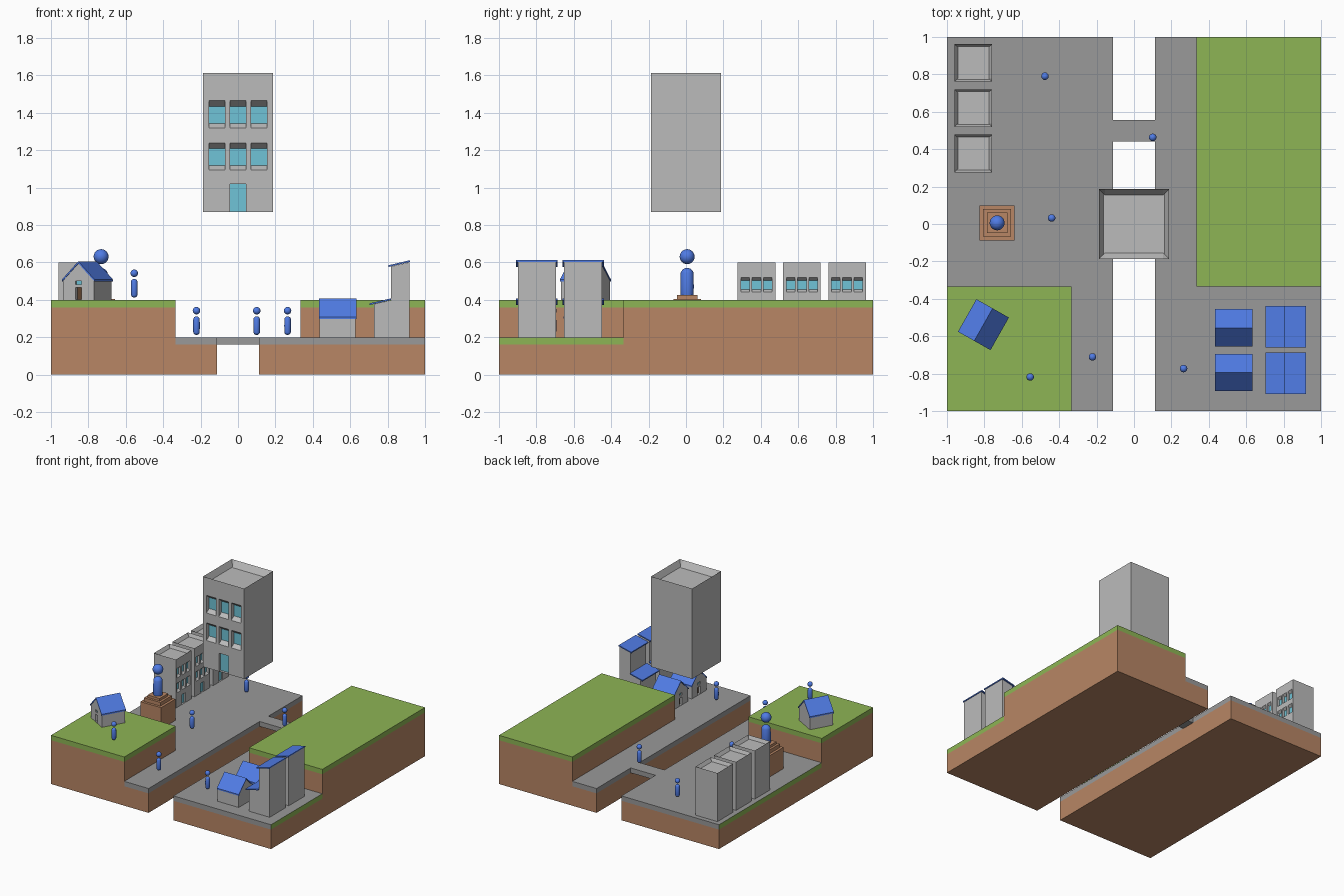
import bpy, bmesh, math
from mathutils import Vector, Matrix

if "Cube" in bpy.data.objects:
    bpy.data.objects.remove(bpy.data.objects["Cube"])


def mat(name, *rgb):
    m = bpy.data.materials.new(name)
    m.diffuse_color = (*rgb, 1)
    m.use_nodes = True
    m.node_tree.nodes["Principled BSDF"].inputs["Base Color"].default_value = m.diffuse_color
    return m


GRASS = mat("grass", .27, .46, .09)
EARTH = mat("earth", .48, .24, .13)
STONE = mat("paving", .32, .32, .32)
BLUE = mat("blue", .08, .2, .78)
GLASS = mat("glass", .16, .55, .68)
WOOD = mat("dark_wood", .12, .06, .03)
WALL = mat("wall", .5, .5, .5)


def finish(name, bm, mats, smooth=False):
    bmesh.ops.recalc_face_normals(bm, faces=bm.faces)
    me = bpy.data.meshes.new(name)
    for m in mats:
        me.materials.append(m)
    for f in bm.faces:
        f.smooth = smooth
    bm.to_mesh(me)
    bm.free()
    return me


def place(name, me, loc=(0, 0, 0), rot=0, scale=1):
    ob = bpy.data.objects.new(name, me)
    bpy.context.collection.objects.link(ob)
    ob.location = loc
    ob.rotation_euler.z = math.radians(rot)
    ob.scale = (scale,) * 3
    return ob


def extrude(pts, vec, bm=None):
    """Extrude a flat outline of 3D points into a solid."""
    bm = bm or bmesh.new()
    face = bm.faces.new([bm.verts.new(p) for p in pts])
    res = bmesh.ops.extrude_face_region(bm, geom=[face], use_keep_orig=True)
    bmesh.ops.translate(bm, vec=vec, verts=[v for v in res["geom"] if isinstance(v, bmesh.types.BMVert)])
    bmesh.ops.recalc_face_normals(bm, faces=bm.faces)
    return bm


def slab(pts, z0, z1):
    return extrude([(x, y, z0) for x, y in pts], (0, 0, z1 - z0))


def rect(x0, x1, y0, y1):
    return [(x0, y0), (x1, y0), (x1, y1), (x0, y1)]


def profile(pts, y0, y1, bm=None):
    return extrude([(x, y0, z) for x, z in pts], (0, y1 - y0, 0), bm)


def recess(bm, cells):
    """Sink openings (x0, x1, z0, z1, depth, top slope, sill slope, material) into the -y face."""
    cuts = {((1, 0, 0), x) for c in cells for x in c[:2]} | {((0, 0, 1), z) for c in cells for z in c[2:4]}
    for n, d in sorted(cuts):
        bmesh.ops.bisect_plane(bm, geom=bm.verts[:] + bm.edges[:] + bm.faces[:],
                               plane_co=Vector(n) * d, plane_no=n)
    for x0, x1, z0, z1, depth, top, sill, mi in cells:
        faces = []
        for f in bm.faces:
            c = f.calc_center_median()
            if f.normal.y < -.9 and x0 < c.x < x1 and z0 < c.z < z1:
                faces.append(f)
        for f in bmesh.ops.extrude_discrete_faces(bm, faces=faces)["faces"]:
            mid = f.calc_center_median().z
            f.material_index = mi
            for v in f.verts:
                v.co.y += depth
                v.co.z += -top if v.co.z > mid else sill


# ground: earth, paving and raised lawns
T, G = 1 / 3, .113
for side, x0, x1 in (("left", -1, -G), ("right", G, 1)):
    place(side + "_earth", finish("earth", slab(rect(x0, x1, -1, 1), 0, .16), [EARTH]))
for side, r in (("left", rect(-1, -T, -1, -T)), ("right", rect(T, 1, -T, 1))):
    place(side + "_lawn_earth", finish("lawn_earth", slab(r, .16, .36), [EARTH]))
    place(side + "_lawn", finish("lawn", slab(r, .36, .4), [GRASS]))
left = [(-1, -T), (-T, -T), (-T, -1), (-G, -1), (-G, 1), (-1, 1)]
right = [(G, -1), (1, -1), (1, -T), (T, -T), (T, 1), (G, 1)]
for side, pts in (("left", left), ("right", right)):
    bm = slab(pts, .16, .2)
    for f in bm.faces:
        if abs(f.calc_center_median().x) > .999:
            f.material_index = 1
    place(side + "_paving", finish("paving", bm, [STONE, GRASS]))
place("bridge", finish("bridge", slab(rect(-G, G, .442, .557), .16, .2), [STONE]))

# flat-roofed block with windows: one floating tower and three small copies
W = .187
bm = slab(rect(-W, W, -W, W), 0, .742)
cells = [(x - .043, x + .043, z, z + .145, .035, .03, .024, 1)
         for x in (-.113, 0, .113) for z in (.224, .45)]
recess(bm, cells + [(-.043, .043, .003, .15, .02, 0, 0, 1)])
roof = [f for f in bm.faces if f.normal.z > .9 and f.calc_center_median().z > .74]
bmesh.ops.inset_region(bm, faces=roof, thickness=.033)
bmesh.ops.translate(bm, vec=(0, 0, -.05), verts=list({v for f in roof for v in f.verts}))
block = finish("block", bm, [WALL, GLASS])
place("floating_tower", block, (0, 0, .87))
for i, y in enumerate((.377, .62, .861)):
    place(f"small_block_{i + 1}", block, (-.859, y, .2), 90, .537)

# gabled cottage
bm = profile([(-.095, 0), (.095, 0), (.095, .103), (0, .195), (-.095, .103)], -.096, .096)
recess(bm, [(-.018, .018, .002, .065, .02, 0, 0, 1), (-.018, .018, .083, .102, .01, 0, 0, 2)])
cottage = finish("cottage", bm, [WALL, WOOD, GLASS])
bm = profile([(-.1, .098), (0, .195), (.1, .098), (.1, .109), (0, .206), (-.1, .109)], -.1, .1)
cottage_roof = finish("cottage_roof", bm, [BLUE])
for i, (x, y, z, r) in enumerate([(-.805, -.538, .4, -29.5), (.533, -.555, .2, -90), (.533, -.794, .2, -90)]):
    place(f"cottage_{i + 1}", cottage, (x, y, z), r)
    place(f"cottage_roof_{i + 1}", cottage_roof, (x, y, z), r)

# stepped houses with lean-to roofs
house = finish("stepped_house", profile([(.727, 0), (.917, 0), (.917, .401), (.818, .378), (.818, .198),
                                         (.727, .177)], -.101, .101), [WALL])
bm = bmesh.new()
for x, z in ((.703, .172), (.805, .376)):
    profile([(x, z), (x + .115, z + .027), (x + .115, z + .036), (x, z + .009)], -.111, .111, bm)
lean_to = finish("lean_to_roofs", bm, [BLUE])
for i, y in enumerate((-.55, -.797)):
    place(f"stepped_house_{i + 1}", house, (0, y, .2))
    place(f"lean_to_roofs_{i + 1}", lean_to, (0, y, .2))

# figure: capsule body and ball head
bm = bmesh.new()
bmesh.ops.create_uvsphere(bm, u_segments=20, v_segments=12, radius=.0178)
for v in bm.verts:
    if abs(v.co.z) > 1e-4:
        v.co.z += math.copysign(.032, v.co.z)
    v.co.z += .062
bmesh.ops.create_uvsphere(bm, u_segments=20, v_segments=12, radius=.02,
                          matrix=Matrix.Translation((0, 0, .142)))
figure = finish("figure", bm, [BLUE], True)
spots = [(-.476, .79, .2), (.1, .463, .2), (-.44, .032, .2),
         (-.555, -.818, .4), (-.222, -.711, .2), (.265, -.773, .2)]
for i, p in enumerate(spots):
    place(f"townsperson_{i + 1}", figure, p)

# statue on a stepped pedestal
SX, SY = -.732, .006
for i, (h, z0, z1) in enumerate(((.094, .2, .375), (.074, .375, .405), (.055, .405, .425))):
    place(f"pedestal_step_{i + 1}",
          finish("pedestal", slab(rect(SX - h, SX + h, SY - h, SY + h), z0, z1), [EARTH]))
place("statue", figure, (SX, SY, .347), 0, 2)
